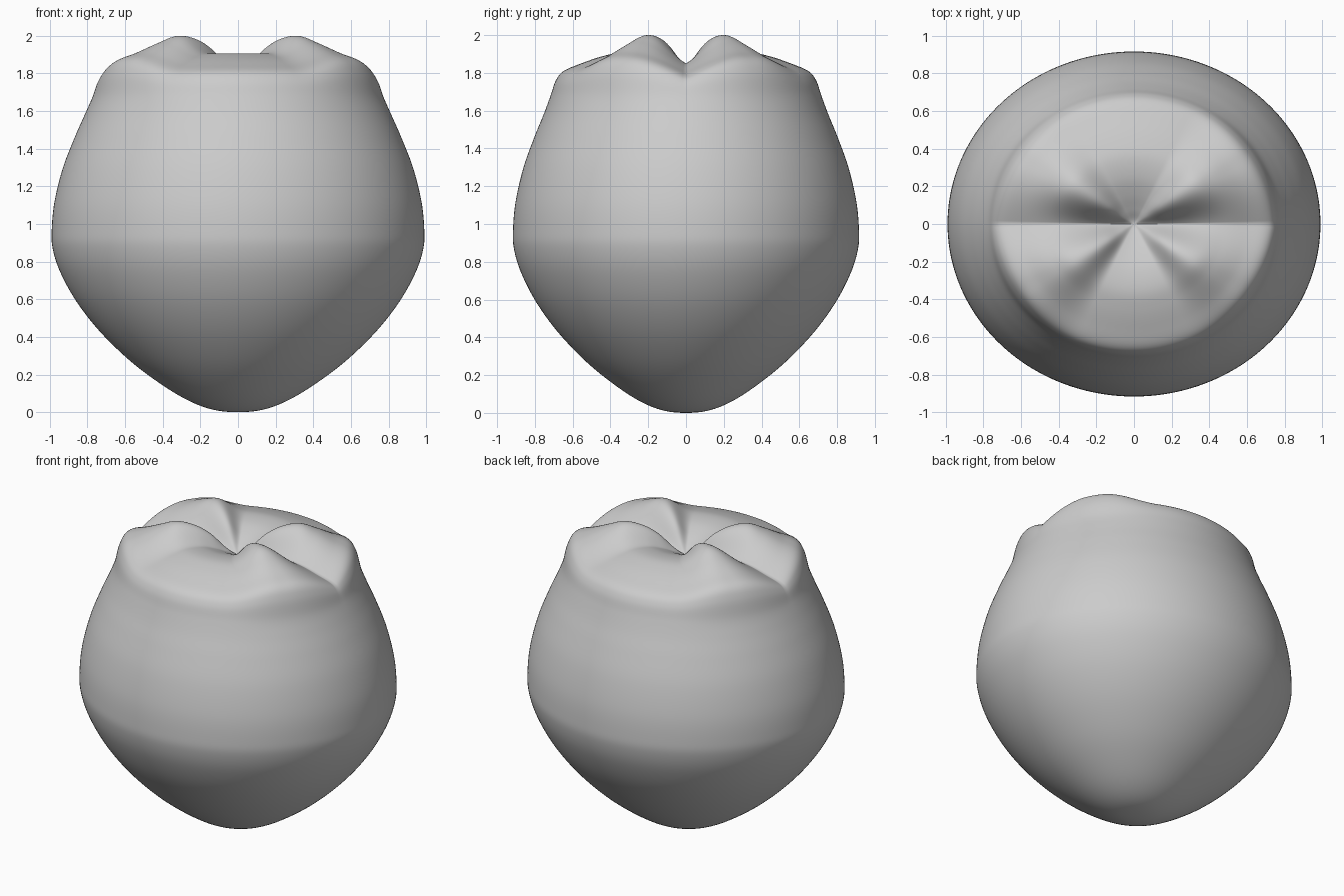
import bpy, bmesh, math
from mathutils import Vector

if "Cube" in bpy.data.objects:
    bpy.data.objects.remove(bpy.data.objects["Cube"])

ASPECT = 0.925          # depth / width of the oval cross-section
SEGMENTS = 240
STEPS = 6

# side of the body: (half width, height)
BODY = [(0, 0), (0.14, 0.015), (0.28, 0.07), (0.44, 0.17), (0.59, 0.287), (0.74, 0.435),
        (0.86, 0.59), (0.945, 0.745), (0.985, 0.87), (0.99, 0.97), (0.975, 1.12),
        (0.93, 1.30), (0.868, 1.46), (0.815, 1.58)]
# top of the crown, rim to pit: (half width, height at groove, ridge, saddle)
CROWN = [(0.775, 1.67, 1.68, 1.68), (0.745, 1.745, 1.80, 1.76), (0.70, 1.782, 1.872, 1.81),
         (0.60, 1.81, 1.915, 1.85), (0.49, 1.838, 1.965, 1.885), (0.385, 1.85, 2.0, 1.905),
         (0.27, 1.84, 1.98, 1.896), (0.17, 1.825, 1.925, 1.865), (0.08, 1.805, 1.84, 1.825),
         (0, 1.79, 1.79, 1.79)]


def ease(t):
    t = max(0.0, min(1.0, t))
    return 0.5 - 0.5 * math.cos(math.pi * t)


def crown_height(row, angle):
    # sharp groove at 0 degrees, ridge at 35, flat saddle from 65 to 90, mirrored round
    a = math.degrees(math.atan2(abs(math.sin(angle)), abs(math.cos(angle))))
    r, groove, ridge, saddle = row
    if a < 35:
        t = a / 35
        inner = 0.5 * ease(t) + 0.5 * math.sin(math.pi / 2 * t)
        outer = math.sin(math.pi / 2 * min(1, t / 0.85))
        w = ease((r - 0.35) / 0.4)
        return groove + (ridge - groove) * (inner + (outer - inner) * w)
    return ridge + (saddle - ridge) * ease((a - 35) / 30)


def spline(p):
    # smooth curve through all the points
    p = [Vector(q) for q in p]
    out = []
    for i in range(len(p) - 1):
        b, c = p[i], p[i + 1]
        a = p[i - 1] if i else Vector((-p[1].x, p[1].y))
        d = p[i + 2] if i + 2 < len(p) else Vector((-b.x, b.y))
        for k in range(STEPS):
            t = k / STEPS
            out.append(0.5 * (2 * b + (c - a) * t + (2 * a - 5 * b + 4 * c - d) * t * t
                              + (3 * b - a - 3 * c + d) * t ** 3))
    return out[1:]


# crown body lofted from one profile per direction
bm = bmesh.new()
bottom = bm.verts.new((0, 0, 0))
pit = bm.verts.new((0, 0, CROWN[-1][1]))
columns = []
for i in range(SEGMENTS):
    ang = 2 * math.pi * i / SEGMENTS
    pts = BODY + [(row[0], crown_height(row, ang)) for row in CROWN]
    columns.append([bm.verts.new((r * math.cos(ang), r * ASPECT * math.sin(ang), z))
                    for r, z in spline(pts)])
for i in range(SEGMENTS):
    a, b = columns[i], columns[(i + 1) % SEGMENTS]
    bm.faces.new((bottom, b[0], a[0]))
    for j in range(len(a) - 1):
        bm.faces.new((a[j], b[j], b[j + 1], a[j + 1]))
    bm.faces.new((a[-1], b[-1], pit))
bmesh.ops.recalc_face_normals(bm, faces=bm.faces)
for f in bm.faces:
    f.smooth = True
mesh = bpy.data.meshes.new("grooved_crown")
bm.to_mesh(mesh)
bm.free()
bpy.context.collection.objects.link(bpy.data.objects.new("grooved_crown", mesh))
